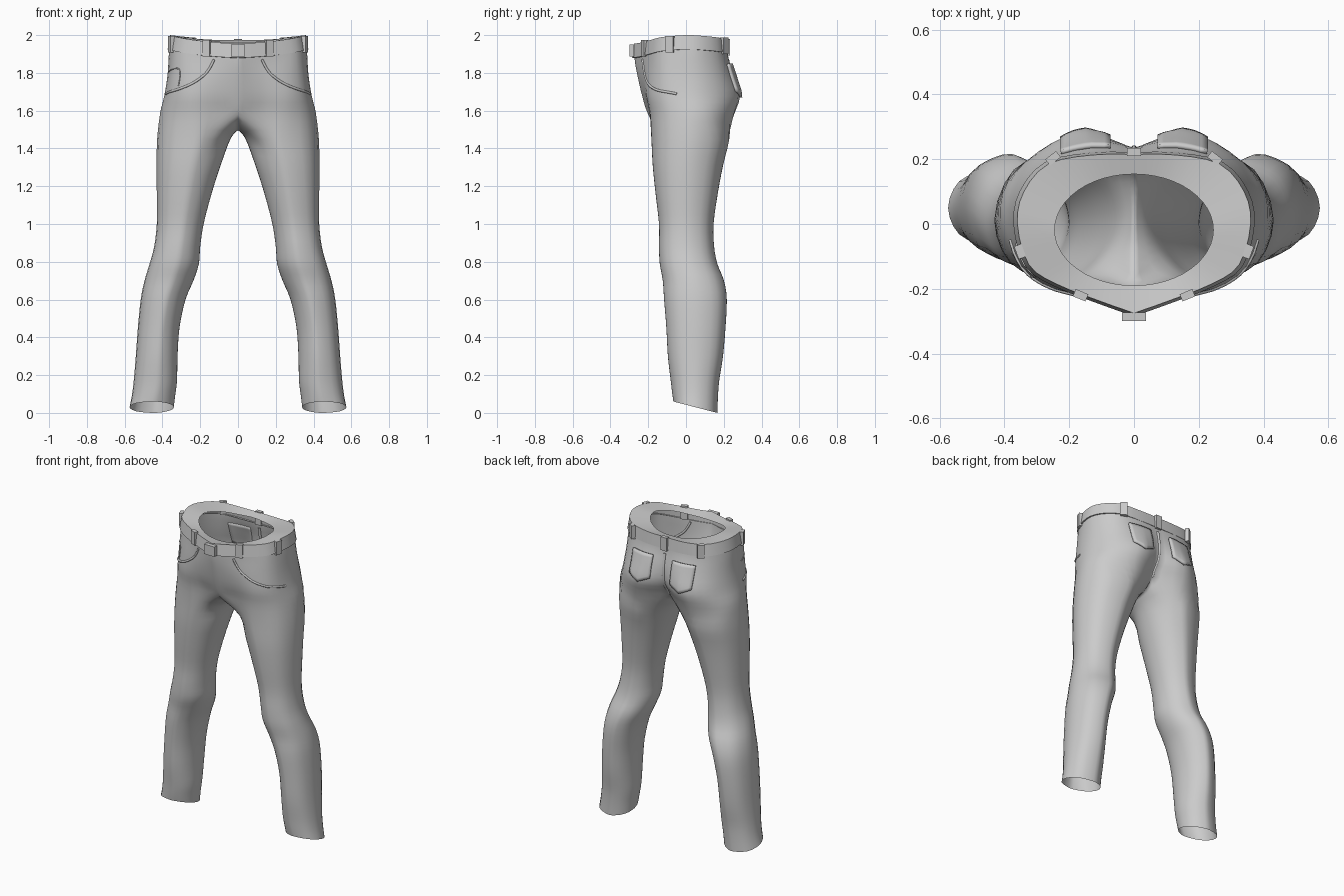
import bpy, bmesh
from math import sin, cos, radians, pi
from mathutils import Vector, Matrix
from mathutils.bvhtree import BVHTree

if "Cube" in bpy.data.objects:
    bpy.data.objects.remove(bpy.data.objects["Cube"])


def spline(pts, n, closed=False):
    """Catmull-Rom curve through pts, n steps per span."""
    m, out = len(pts), []
    get = (lambda i: pts[i % m]) if closed else (lambda i: pts[max(0, min(m - 1, i))])
    for i in range(m if closed else m - 1):
        a, b, c, d = get(i - 1), get(i), get(i + 1), get(i + 2)
        for k in range(n):
            t = k / n
            out.append(0.5 * (2 * b + (c - a) * t + (2 * a - 5 * b + 4 * c - d) * t ** 2
                              + (3 * b - a - 3 * c + d) * t ** 3))
    return out if closed else out + [pts[-1].copy()]


def add_grid(bm, rows, closed=False):
    vs = [[bm.verts.new(p) for p in r] for r in rows]
    n = len(rows[0])
    for r in range(len(rows) - 1):
        for c in range(n if closed else n - 1):
            d = (c + 1) % n
            bm.faces.new((vs[r][c], vs[r + 1][c], vs[r + 1][d], vs[r][d]))


def finish(name, bm, mirror=True):
    me = bpy.data.meshes.new(name)
    bm.to_mesh(me)
    ob = bpy.data.objects.new(name, me)
    bpy.context.collection.objects.link(ob)
    if mirror:
        ob.modifiers.new("Mirror", 'MIRROR').merge_threshold = 0.001
    return ob


# Half outlines of the torso, centre front -> side -> centre back
SAG = [-.045, -.04, -.025, -.01, 0, -.005, -.015, -.025, -.025]
WAIST = [(0, -.275), (.1, -.24), (.24, -.185), (.325, -.125), (.36, 0), (.34, .1), (.265, .185), (.13, .213), (0, .215)]
TORSO = [
    (1.97, 1, WAIST),
    (1.90, 1, [(0, -.27), (.1, -.238), (.24, -.19), (.33, -.13), (.366, 0), (.348, .1), (.27, .19), (.13, .225), (0, .22)]),
    (1.79, .5, [(0, -.253), (.11, -.23), (.24, -.2), (.34, -.13), (.373, 0), (.355, .11), (.28, .205), (.14, .258), (0, .235)]),
    (1.68, .2, [(0, -.23), (.12, -.212), (.25, -.2), (.35, -.13), (.39, 0), (.37, .12), (.29, .225), (.15, .285), (0, .225)]),
    (1.58, 0, [(0, -.2), (.11, -.185), (.24, -.188), (.36, -.12), (.413, .01), (.39, .13), (.3, .215), (.16, .255), (0, .17)]),
]
CROTCH = [(0, .11, 1.525), (0, .02, 1.5), (0, -.09, 1.505)]
# Leg sections: z, inner x, outer x, front y, back y
LEG = [
    (1.45, .04, .428, -.182, .228), (1.31, .092, .431, -.175, .195), (1.16, .14, .43, -.16, .167),
    (1.0, .182, .43, -.142, .145), (.88, .2, .444, -.142, .148), (.79, .207, .468, -.138, .165),
    (.7, .236, .495, -.122, .2), (.6, .278, .515, -.115, .215), (.45, .31, .53, -.103, .208),
    (.3, .32, .541, -.095, .195), (.17, .323, .552, -.08, .175), (.09, .333, .562, -.072, .168),
    (.03, .34, .574, -.066, .166)]
ANGLES = [225, 247, 270, 315, 0, 45, 90, 113, 135, 157, 180, 203]

control = [[Vector((x, y, z + w * s)) for (x, y), s in zip(pts, SAG)] for z, w, pts in TORSO]
control[-1] += [Vector(p) for p in CROTCH]
for z, x0, x1, y0, y1 in LEG:
    tilt = .03 if z < .05 else (.012 if z < .1 else 0)
    control.append([Vector(((x0 + x1) / 2 + (x1 - x0) / 2 * cos(radians(a)),
                            (y0 + y1) / 2 + (y1 - y0) / 2 * sin(radians(a)),
                            z - tilt * sin(radians(a)))) for a in ANGLES])

# Trousers: torso sheet plus closed leg tube, joined at the crotch ring
N, C = 3, len(TORSO) - 1
outer = [spline([r[c] for r in control], N) for c in range(9)]
inner = [spline([r[c] for r in control[C:]], N) for c in range(9, 12)]
torso_rows = []
for r in range(C * N + 1):
    row = spline([outer[c][r] for c in range(9)], N)
    row[0].x = row[-1].x = 0
    torso_rows.append(row)
leg_rows = [torso_rows[-1] + spline([outer[8][C * N]] + [c[0] for c in inner] + [outer[0][C * N]], N)[1:-1]]
for r in range(1, len(inner[0])):
    leg_rows.append(spline([outer[c][r + C * N] for c in range(9)] + [c[r] for c in inner], N, True))
for row in leg_rows:
    for p in row:
        p.x = max(0, p.x)
bm = bmesh.new()
add_grid(bm, torso_rows)
add_grid(bm, leg_rows, True)
bmesh.ops.remove_doubles(bm, verts=bm.verts, dist=.0005)
surface = BVHTree.FromBMesh(bm)
finish("trousers", bm)

# Waistband with a wide rim folding inward
edge = spline([Vector((x, y, s)) for (x, y), s in zip(WAIST, SAG)], N)
n = len(edge) - 1
hole = [Vector((.245 * cos(pi * (i / n - .5)), -.018 + .172 * sin(pi * (i / n - .5)), 1.987 + e.z))
        for i, e in enumerate(edge)]
hole[0].x = hole[-1].x = 0


def band(k, z):
    return [Vector((e.x * k, e.y * k, e.z + z)) for e in edge]


bm = bmesh.new()
add_grid(bm, [hole, band(1.0, 2.0), band(1.035, 1.925), band(.98, 1.923)])
finish("waistband", bm)


# Belt loops and front button tab
def box(name, x, y, z, size, turn, mirror=True):
    bm = bmesh.new()
    bmesh.ops.create_cube(bm, size=1, matrix=Matrix.Translation((x, y, z))
                          @ Matrix.Rotation(radians(turn), 4, 'Z') @ Matrix.Diagonal((*size, 1)))
    finish(name, bm, mirror)


LOOP = (.042, .024, .088)
box("front_belt_loop", .165, -.22, 1.93, LOOP, 22)
box("side_belt_loop", .352, -.085, 1.952, LOOP, 70)
box("back_belt_loop", .25, .203, 1.943, LOOP, -38)
box("centre_back_belt_loop", 0, .222, 1.935, LOOP, 0, False)
box("button_tab", 0, -.287, 1.918, (.075, .026, .065), 0, False)

# Back pockets: shield-shaped patches laid on the seat
bm = bmesh.new()
rows = []
for j in range(9):
    row = []
    for i in range(9):
        u, v = i / 4 - 1, j / 8
        p = Vector((.15 - .078 * u, 1, 1.85 - v * (.145 + .035 * (1 - abs(u)))))
        hit, normal, *_ = surface.ray_cast(p, Vector((0, -1, 0)))
        row.append(hit + Vector((0, .014, 0)))
    rows.append(row)
add_grid(bm, rows)
pocket = finish("back_pocket", bm)
solid = pocket.modifiers.new("Thickness", 'SOLIDIFY')
solid.thickness, solid.offset = .016, -1


# Raised seams pressed onto the surface
def seam(name, pts, radius, side=1):
    cu = bpy.data.curves.new(name, 'CURVE')
    cu.dimensions, cu.bevel_depth, cu.bevel_resolution, cu.use_fill_caps = '3D', radius, 1, True
    path = [surface.find_nearest(p)[0] for p in spline([Vector(p) for p in pts], 5)]
    sp = cu.splines.new('POLY')
    sp.points.add(len(path) - 1)
    for q, p in zip(sp.points, path):
        q.co = (p.x * side, p.y, p.z, 1)
    bpy.context.collection.objects.link(bpy.data.objects.new(name, cu))


FRONT_POCKET = [(.13, -.24, 1.87), (.17, -.23, 1.8), (.24, -.2, 1.745), (.32, -.15, 1.71), (.385, -.05, 1.69)]
for side, tag in ((1, "left"), (-1, "right")):
    seam("front_pocket_seam_" + tag, FRONT_POCKET, .007, side)
seam("coin_pocket_seam", [(.315, -.16, 1.73), (.315, -.16, 1.82), (.37, -.06, 1.81)], .004, -1)
seam("back_centre_seam", [(0, .22, 1.87), (0, .235, 1.77), (0, .22, 1.66), (0, .17, 1.58)], .009)

# Smooth cloth, crisp edges
for ob in bpy.context.scene.objects:
    ob.select_set(ob.type == 'MESH')
    if ob.type == 'MESH':
        bpy.context.view_layer.objects.active = ob
bpy.ops.object.shade_smooth_by_angle(angle=radians(40))
